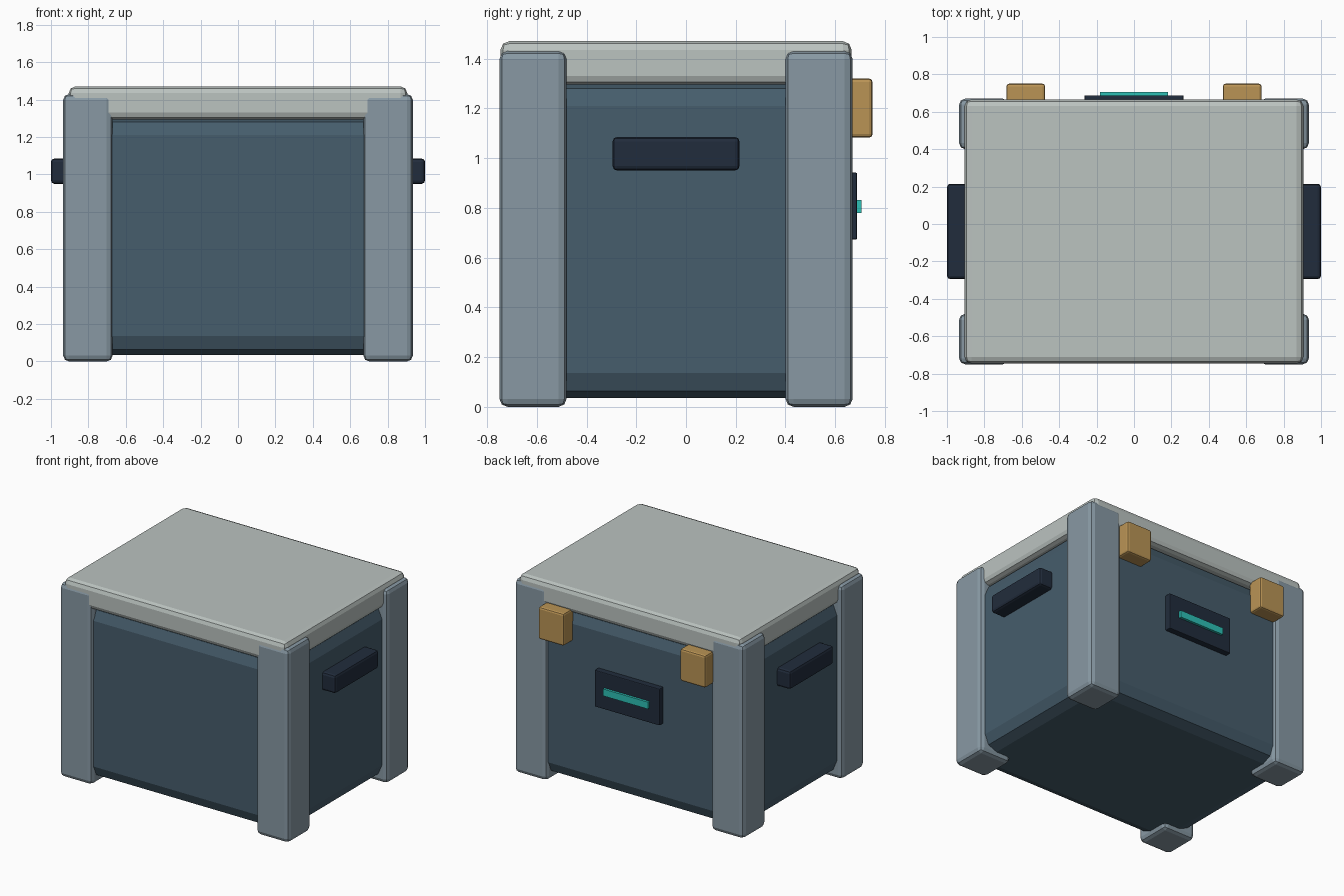
import bpy
import bmesh

if "Cube" in bpy.data.objects:
    bpy.data.objects.remove(bpy.data.objects["Cube"])


def linear(c):
    c /= 255
    return c / 12.92 if c <= 0.04045 else ((c + 0.055) / 1.055) ** 2.4


def material(name, r, g, b):
    m = bpy.data.materials.new(name)
    m.diffuse_color = (linear(r), linear(g), linear(b), 1)
    m.use_nodes = True
    m.node_tree.nodes["Principled BSDF"].inputs["Base Color"].default_value = m.diffuse_color
    return m


SLATE = material("slate blue", 70, 93, 108)
STEEL = material("steel grey", 136, 153, 164)
PALE = material("pale grey", 187, 195, 192)
NAVY = material("dark navy", 33, 44, 60)
BRASS = material("brass", 186, 148, 85)
TEAL = material("bright teal", 45, 192, 182)


def box(name, lo, hi, mat, bevel=0.0, segments=2):
    """Axis-aligned box between two corners with rounded edges."""
    bm = bmesh.new()
    bmesh.ops.create_cube(bm, size=1)
    for v in bm.verts:
        for i in range(3):
            v.co[i] = (lo[i] + hi[i]) / 2 + v.co[i] * (hi[i] - lo[i])
    if bevel:
        bmesh.ops.bevel(bm, geom=bm.edges[:], offset=bevel, segments=segments,
                        profile=0.5, affect='EDGES', clamp_overlap=True)
    me = bpy.data.meshes.new(name)
    bm.to_mesh(me)
    bm.free()
    me.materials.append(mat)
    ob = bpy.data.objects.new(name, me)
    bpy.context.collection.objects.link(ob)
    return ob


# Main body and lid
box("body", (-0.895, -0.725, 0.035), (0.895, 0.645, 1.31), SLATE, 0.1)
box("lid", (-0.905, -0.746, 1.295), (0.905, 0.666, 1.47), PALE, 0.035)

for side, s in (("left", -1), ("right", 1)):
    def span(a, b):
        return min(s * a, s * b), max(s * a, s * b)

    # Corner posts
    x0, x1 = span(0.67, 0.935)
    for end, y0, y1 in (("front", -0.75, -0.48), ("back", 0.4, 0.67)):
        box(f"{end}_{side}_post", (x0, y0, 0), (x1, y1, 1.43), STEEL, 0.032)

    # Side handles
    x0, x1 = span(0.87, 1.0)
    box(f"{side}_handle", (x0, -0.295, 0.95), (x1, 0.215, 1.085), NAVY, 0.018)

    # Latches across the lid seam
    x0, x1 = span(0.475, 0.682)
    box(f"{side}_latch", (x0, 0.63, 1.082), (x1, 0.75, 1.32), BRASS, 0.014)

# Display panel with light strip
box("display_panel", (-0.265, 0.635, 0.672), (0.265, 0.688, 0.942), NAVY, 0.006)
box("light_strip", (-0.183, 0.68, 0.78), (0.183, 0.706, 0.831), TEAL)
